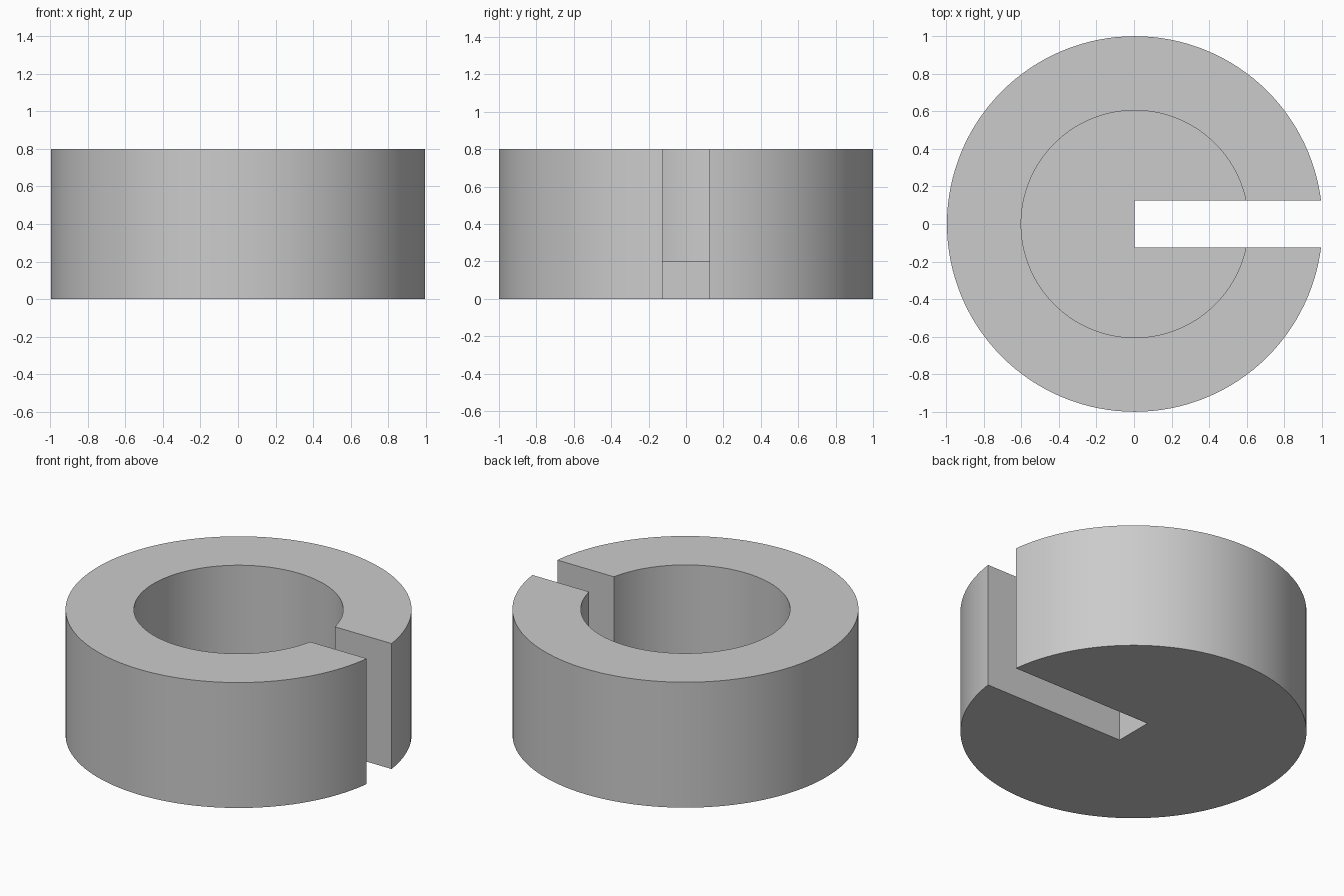
import bpy
import math

OUTER, INNER, HEIGHT, FLOOR = 1.0, 0.605, 0.8, 0.2
SLOT_HALF = 0.125
SEGMENTS = 128
# The slot trims the rim, so the axis sits slightly off the centre
AXIS_X = (1 - math.sqrt(1 - SLOT_HALF ** 2)) / 2

if "Cube" in bpy.data.objects:
    bpy.data.objects.remove(bpy.data.objects["Cube"], do_unlink=True)

grey = bpy.data.materials.new("plain grey")
grey.use_nodes = True
colour = (0.6, 0.6, 0.6, 1)
grey.diffuse_color = colour
grey.node_tree.nodes["Principled BSDF"].inputs["Base Color"].default_value = colour


def cylinder(name, radius, bottom, top):
    bpy.ops.mesh.primitive_cylinder_add(
        vertices=SEGMENTS, radius=radius, depth=top - bottom,
        location=(AXIS_X, 0, (top + bottom) / 2))
    obj = bpy.context.object
    obj.name = name
    obj.data.materials.append(grey)
    return obj


def cut(target, cutter):
    mod = target.modifiers.new("cut", "BOOLEAN")
    mod.operation = "DIFFERENCE"
    mod.solver = "EXACT"
    mod.object = cutter
    cutter.hide_render = True
    bpy.context.view_layer.objects.active = target
    bpy.ops.object.modifier_apply(modifier=mod.name)
    bpy.data.objects.remove(cutter, do_unlink=True)


# Round body with a blind bore
body = cylinder("slotted_cup", OUTER, 0, HEIGHT)
cut(body, cylinder("bore_cutter", INNER, FLOOR, HEIGHT + 0.2))

# Slot from the axis out through the wall and floor
bpy.ops.mesh.primitive_cube_add(size=1, location=(AXIS_X + 0.75, 0, HEIGHT / 2))
slot = bpy.context.object
slot.name = "slot_cutter"
slot.scale = (1.5, 2 * SLOT_HALF, HEIGHT + 0.4)
slot.data.materials.append(grey)
bpy.context.view_layer.update()
cut(body, slot)

# Smooth round walls, sharp rims
bpy.ops.object.select_all(action="DESELECT")
body.select_set(True)
bpy.context.view_layer.objects.active = body
bpy.ops.object.shade_smooth_by_angle(angle=math.radians(30))
